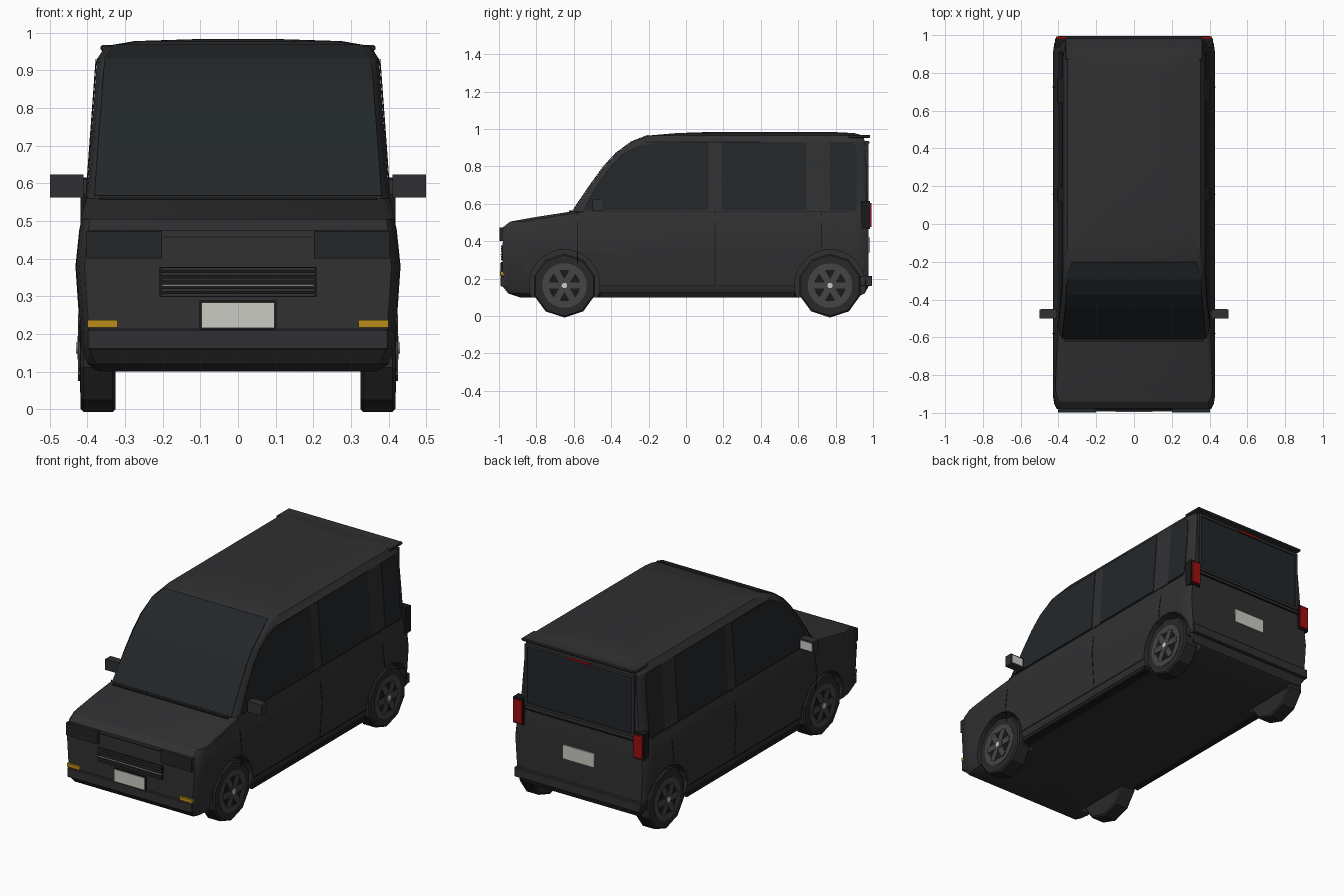
import bpy, bmesh, math
from mathutils import Matrix

if "Cube" in bpy.data.objects:
    bpy.data.objects.remove(bpy.data.objects["Cube"])

def mat(name, c):
    m = bpy.data.materials.new(name)
    m.diffuse_color = (*c, 1)
    m.use_nodes = True
    m.node_tree.nodes["Principled BSDF"].inputs["Base Color"].default_value = m.diffuse_color
    return m

PAINT = mat("paint", (.03, .03, .032))
GLASS = mat("glass", (.016, .02, .023))
BLACK = mat("black", (.01, .01, .01))
TYRE = mat("tyre", (.022, .022, .022))
RIM = mat("rim", (.06, .06, .062))
CHROME = mat("chrome", (.6, .6, .6))
PLATE = mat("plate", (.6, .6, .55))
AMBER = mat("amber", (.5, .27, .01))
RED = mat("red", (.35, .005, .005))
LAMP = mat("lamp", (.017, .018, .02))

# horizontal body levels: z, front y, rear y, half width
LEVELS = [(.10, -.89, .91, .37), (.12, -.95, .955, .40), (.16, -.982, .977, .415),
          (.38, -.98, .977, .43), (.475, -.978, .975, .42), (.505, -.94, .973, .416),
          (.53, -.80, .971, .411), (.56, -.605, .968, .402), (.70, -.51, .966, .392),
          (.80, -.437, .964, .384), (.87, -.372, .962, .379), (.93, -.29, .958, .375),
          (.965, -.20, .945, .352), (.978, -.05, .90, .275), (.983, .10, .80, .12)]

def at(z, col):
    for a, b in zip(LEVELS, LEVELS[1:]):
        if z <= b[0]:
            t = (z - a[0]) / (b[0] - a[0])
            return a[col] + t * (b[col] - a[col])
    return LEVELS[-1][col]

def finish(name, bm, m, smooth=None):
    bmesh.ops.recalc_face_normals(bm, faces=bm.faces)
    me = bpy.data.meshes.new(name)
    bm.to_mesh(me)
    bm.free()
    ob = bpy.data.objects.new(name, me)
    bpy.context.collection.objects.link(ob)
    me.materials.append(m)
    if smooth:
        bpy.ops.object.select_all(action='DESELECT')
        ob.select_set(True)
        bpy.context.view_layer.objects.active = ob
        bpy.ops.object.shade_smooth_by_angle(angle=math.radians(smooth))
    return ob

def box(name, x, y, z, m, bevel=0):
    bm = bmesh.new()
    bmesh.ops.create_cube(bm, size=1)
    for v in bm.verts:
        for i, (a, b) in enumerate((x, y, z)):
            v.co[i] = (a + b) / 2 + v.co[i] * (b - a)
    if bevel:
        bmesh.ops.bevel(bm, geom=bm.edges[:], offset=bevel, segments=1, affect='EDGES')
    return finish(name, bm, m)

def disc(name, x0, x1, y, z, r, n, m, bevel=0):
    bm = bmesh.new()
    bmesh.ops.create_cone(bm, cap_ends=True, segments=n, radius1=r, radius2=r, depth=abs(x1 - x0))
    if bevel:
        rims = [e for e in bm.edges if abs(e.verts[0].co.z - e.verts[1].co.z) < 1e-5]
        bmesh.ops.bevel(bm, geom=rims, offset=bevel, segments=1, affect='EDGES')
    # flat side down
    bm.transform(Matrix.Translation(((x0 + x1) / 2, y, z)) @ Matrix.Rotation(math.pi / 2, 4, 'Y')
                 @ Matrix.Rotation(math.pi / n, 4, 'Z'))
    return finish(name, bm, m)

def sheet(name, polys, m, thick=.003):
    bm = bmesh.new()
    for p in polys:
        bm.faces.new([bm.verts.new(c) for c in p])
    bmesh.ops.remove_doubles(bm, verts=bm.verts, dist=1e-5)
    ob = finish(name, bm, m)
    mod = ob.modifiers.new("thickness", 'SOLIDIFY')
    mod.thickness, mod.offset = thick, 0
    return ob

def side_panel(name, s, yz, m):
    return sheet(name, [[(s * (at(z, 3) + .002), y, z) for y, z in yz]], m)

# body shell lofted through the levels
bm = bmesh.new()
rings = []
for z, f, r, w in LEVELS:
    half = [(w - .022, f), (w - .008, f + .025), (w, f + .075),
            (w, r - .075), (w - .008, r - .02), (w - .022, r)]
    pts = half + [(-x, y) for x, y in reversed(half)]
    rings.append([bm.verts.new((x, y, z)) for x, y in pts])
for a, b in zip(rings, rings[1:]):
    for i in range(len(a)):
        j = (i + 1) % len(a)
        bm.faces.new((a[i], a[j], b[j], b[i]))
bm.faces.new(rings[0])
bm.faces.new(rings[-1])
body = finish("body_shell", bm, PAINT, 28)

AXLES = {"front": -.65, "rear": .77}
for s in (1, -1):
    side = "right" if s > 0 else "left"
    for end, y in AXLES.items():
        tag = f"{end}_{side}"
        # wheel arch cut
        cut = disc("arch_cutter_" + tag, s * .315, s * .6, y, .165, .19, 20, BLACK)
        cut.hide_render = True
        cut.hide_viewport = True
        cut.display_type = 'WIRE'
        mod = body.modifiers.new("arch_" + tag, 'BOOLEAN')
        mod.object, mod.operation, mod.solver = cut, 'DIFFERENCE', 'EXACT'
        # wheel
        z = .163
        disc("tyre_" + tag, s * .325, s * .418, y, z, .171, 10, TYRE, .008)
        disc("rim_" + tag, s * .36, s * .420, y, z, .12, 20, RIM)
        disc("rim_well_" + tag, s * .40, s * .4215, y, z, .085, 20, BLACK)
        bm = bmesh.new()
        for k in range(6):
            bmesh.ops.create_cube(bm, size=1, matrix=Matrix.Translation((s * .422, y, z))
                                  @ Matrix.Rotation(k * math.pi / 3 + math.pi / 6, 4, 'X')
                                  @ Matrix.Translation((0, 0, .05))
                                  @ Matrix.Diagonal((.006, .034, .085, 1)))
        finish("spokes_" + tag, bm, RIM)
        disc("hub_" + tag, s * .41, s * .427, y, z, .032, 12, RIM)
        disc("hub_cap_" + tag, s * .41, s * .430, y, z, .015, 12, CHROME)

    # side windows and pillars
    side_panel("front_window_" + side, s, [(-.55, .567), (-.48, .69), (-.41, .79), (-.345, .86),
               (-.27, .905), (-.17, .923), (.12, .93), (.12, .567)], GLASS)
    side_panel("middle_window_" + side, s, [(.19, .567), (.19, .93), (.645, .93), (.645, .567)], GLASS)
    side_panel("rear_window_" + side, s, [(.77, .567), (.77, .93), (.89, .93), (.91, .90),
               (.915, .80), (.91, .567)], GLASS)

    # door seams
    for i, (y, z0, z1) in enumerate([(-.58, .28, .56), (.155, .165, .56), (.725, .36, .56)]):
        zs = [z0] + [q for q in (.38, .475) if z0 < q] + [z1]
        sheet(f"door_seam_{i}_{side}", [[(s * (at(z, 3) + .001), y + d, z) for z, d in
              ((a, -.002), (a, .002), (b, .002), (b, -.002))] for a, b in zip(zs, zs[1:])], BLACK, .002)
    side_panel("belt_seam_" + side, s, [(-.53, .558), (.9, .558), (.9, .562), (-.53, .562)], BLACK)
    side_panel("sill_seam_" + side, s, [(-.46, .163), (.58, .163), (.58, .167), (-.46, .167)], BLACK)

    def pair(name, x0, x1, y, z, m, bevel=0):
        box(f"{name}_{side}", sorted((s * x0, s * x1)), y, z, m, bevel)
    pair("side_sill", .36, .412, (-.46, .58), (.10, .125), BLACK)
    # mirrors
    pair("mirror_arm", .385, .42, (-.49, -.46), (.57, .61), PAINT)
    pair("mirror_case", .41, .5, (-.50, -.452), (.562, .624), PAINT)
    pair("mirror_glass", .42, .492, (-.453, -.449), (.57, .616), CHROME)
    # lamps
    pair("headlamp", .202, .402, (-.997, -.93), (.40, .474), LAMP)
    pair("indicator", .32, .40, (-.993, -.95), (.217, .237), AMBER)
    pair("tail_lamp_case", .352, .418, (.935, .983), (.465, .615), BLACK)
    pair("tail_lamp", .358, .412, (.97, .992), (.475, .605), RED)
    # rear window surround uprights
    pair("tailgate_frame_side", .335, .35, (.95, .976), (.585, .93), PAINT)

# windshield following the front levels
zs = [.565, .70, .80, .87, .93, .965]
sheet("windshield", [[(k * (at(z, 3) - .02), at(z, 1) - .002, z + .002) for z, k in
      ((a, -1), (a, 1), (b, 1), (b, -1))] for a, b in zip(zs, zs[1:])], GLASS, .004)
box("cowl_seam", (-.37, .37), (-.625, -.60), (.55, .563), BLACK)

# front face
box("front_bumper", (-.40, .40), (-.992, -.93), (.157, .213), PAINT, .004)
box("grille", (-.208, .208), (-.986, -.95), (.298, .378), BLACK)
for i, z in enumerate((.303, .316, .345, .359, .373)):
    box(f"grille_bar_{i}", (-.205, .205), (-.99, -.97), (z - .004, z + .004), PAINT)
box("grille_trim", (-.202, .202), (-.992, -.97), (.327, .331), CHROME)
box("hood_seam", (-.2, .2), (-.982, -.97), (.456, .459), BLACK)
box("front_plate_frame", (-.102, .102), (-.99, -.96), (.21, .289), BLACK)
box("front_plate", (-.097, .097), (-.995, -.96), (.215, .284), PLATE)

# rear face
box("rear_glass", (-.335, .335), (.94, .969), (.595, .92), GLASS)
for n, z in (("top", (.92, .935)), ("bottom", (.58, .595))):
    box("tailgate_frame_" + n, (-.35, .35), (.945, .976), z, PAINT)
box("brake_lamp", (-.07, .07), (.96, .98), (.922, .934), RED)
box("roof_spoiler", (-.365, .365), (.87, .985), (.952, .968), PAINT, .004)
box("tailgate_seam", (-.35, .35), (.96, .978), (.556, .560), BLACK)
box("rear_bumper", (-.405, .405), (.93, .995), (.16, .215), PAINT, .004)
box("rear_plate", (-.1, .1), (.96, .984), (.34, .42), PLATE)
